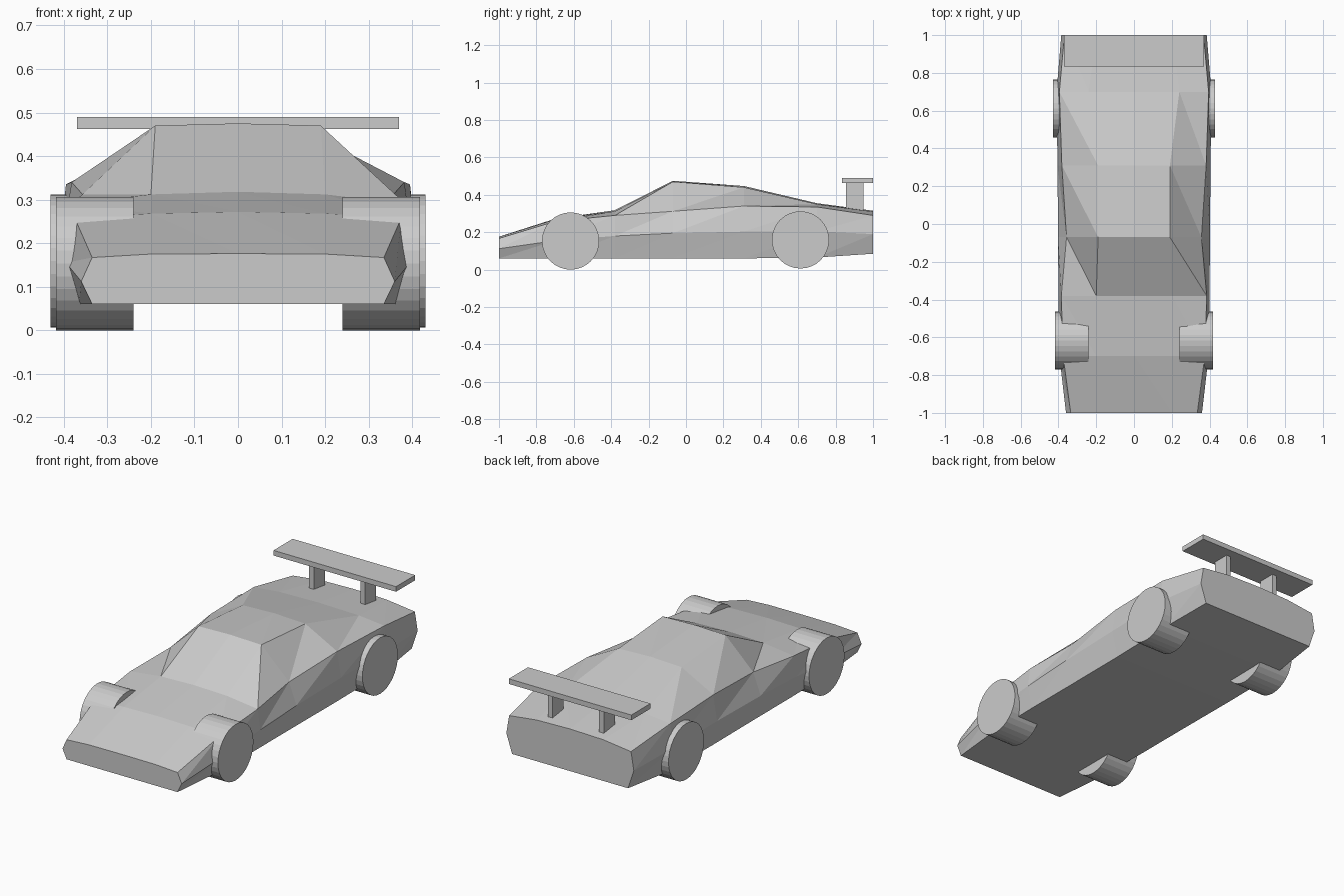
import bpy, bmesh, math

if "Cube" in bpy.data.objects:
    bpy.data.objects.remove(bpy.data.objects["Cube"])

gray = bpy.data.materials.new("light gray")
gray.diffuse_color = (0.6, 0.6, 0.6, 1)
gray.use_nodes = True
gray.node_tree.nodes["Principled BSDF"].inputs["Base Color"].default_value = gray.diffuse_color


def finish(name, bm):
    bmesh.ops.recalc_face_normals(bm, faces=bm.faces)
    me = bpy.data.meshes.new(name)
    bm.to_mesh(me)
    bm.free()
    me.materials.append(gray)
    ob = bpy.data.objects.new(name, me)
    bpy.context.collection.objects.link(ob)
    return ob


def box(name, x0, x1, y0, y1, z0, z1):
    bm = bmesh.new()
    bmesh.ops.create_cube(bm, size=1)
    for v in bm.verts:
        v.co = ((x0 + x1) / 2 + v.co.x * (x1 - x0),
                (y0 + y1) / 2 + v.co.y * (y1 - y0),
                (z0 + z1) / 2 + v.co.z * (z1 - z0))
    return finish(name, bm)


# Body: y, floor (x, z), waist (x, z), shoulder (x, z), roof edge (x, z), centre z
stations = [
    (-1.00, (.335, .06), (.36, .112), (.335, .167), (.20, .175), .176),
    (-0.70, (.365, .06), (.395, .155), (.375, .258), (.20, .268), .272),
    (-0.38, (.370, .06), (.400, .180), (.385, .290), (.20, .312), .318),
    (-0.07, (.370, .06), (.402, .195), (.357, .312), (.19, .470), .475),
    (0.31, (.372, .06), (.405, .203), (.382, .340), (.19, .440), .447),
    (0.70, (.375, .065), (.410, .205), (.395, .335), (.24, .350), .355),
    (1.00, (.350, .085), (.385, .190), (.368, .290), (.20, .310), .315),
]
bm = bmesh.new()
rings = []
for y, *pts, top in stations:
    ring = [(-x, z) for x, z in pts] + [(0, top)] + [(x, z) for x, z in reversed(pts)]
    rings.append([bm.verts.new((x, y, z)) for x, z in ring])
for a, b in zip(rings, rings[1:]):
    n = len(a)
    for i in range(n):
        j = (i + 1) % n
        bm.faces.new((a[i], b[i], a[j]))
        bm.faces.new((b[i], b[j], a[j]))
bm.faces.new(rings[0])
bm.faces.new(rings[-1])
finish("body", bm)

# Wheels: wide plain cylinders
for end, y, z, outer in (("front", -.617, .153, .418), ("rear", .612, .159, .43)):
    for side, s in (("left", -1), ("right", 1)):
        bm = bmesh.new()
        bmesh.ops.create_cone(bm, cap_ends=True, segments=32, radius1=.153,
                              radius2=.153, depth=outer - .24)
        for v in bm.verts:
            v.co = (s * (outer + .24) / 2 + v.co.z, y + v.co.x, z + v.co.y)
        ob = finish(f"{end}_{side}_wheel", bm)

# Rear wing on two posts
wing = box("rear_wing", -.37, .37, .835, 1.0, .462, .49)
for side, s in (("left", -1), ("right", 1)):
    box(f"{side}_wing_post", s * .155 - .014, s * .155 + .014, .855, .95, .29, .465)
